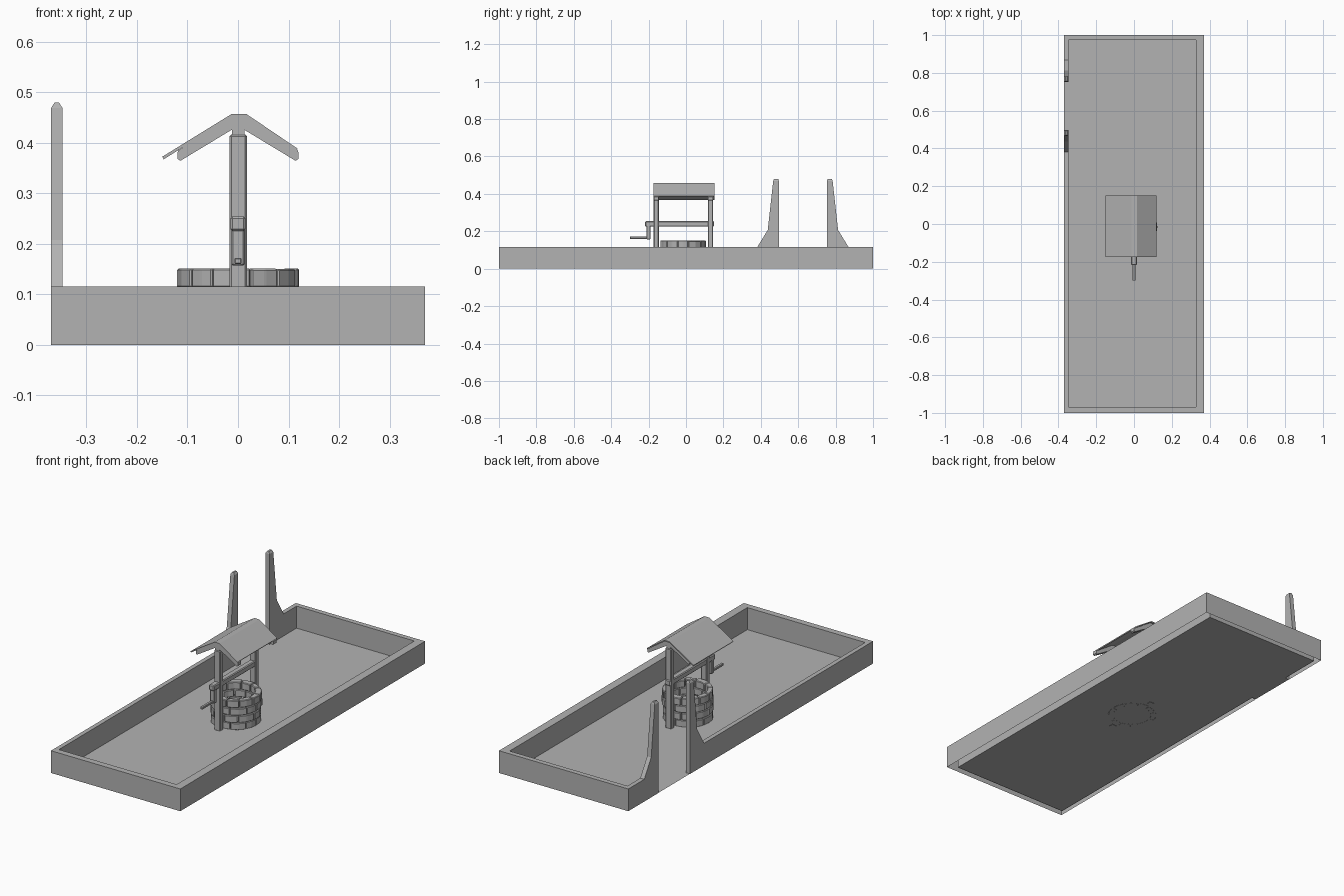
import bpy, bmesh, math, random
from mathutils import Matrix, Vector

if "Cube" in bpy.data.objects:
    bpy.data.objects.remove(bpy.data.objects["Cube"])

random.seed(4)
gray = bpy.data.materials.new("plain gray")
gray.diffuse_color = (0.45, 0.45, 0.45, 1)
gray.use_nodes = True
gray.node_tree.nodes["Principled BSDF"].inputs["Base Color"].default_value = gray.diffuse_color
WY = -0.016  # well centre in y


def finish(name, bm, recalc=True):
    if recalc:
        bmesh.ops.recalc_face_normals(bm, faces=bm.faces)
    me = bpy.data.meshes.new(name)
    bm.to_mesh(me)
    bm.free()
    me.materials.append(gray)
    ob = bpy.data.objects.new(name, me)
    bpy.context.collection.objects.link(ob)
    return ob


def prism(bm, pts, offset):
    """Extrude a closed outline along an offset vector."""
    offset = Vector(offset)
    a = [bm.verts.new(p) for p in pts]
    b = [bm.verts.new(Vector(p) + offset) for p in pts]
    bm.faces.new(a)
    bm.faces.new(b[::-1])
    for i in range(len(a)):
        j = (i + 1) % len(a)
        bm.faces.new((a[i], b[i], b[j], a[j]))


def chamfer(bm, w):
    bmesh.ops.recalc_face_normals(bm, faces=bm.faces)
    bmesh.ops.bevel(bm, geom=bm.edges[:], offset=w, segments=1, affect='EDGES')


def box(name, x, y, z, bev=0.0):
    bm = bmesh.new()
    prism(bm, [(x[0], y[0], z[0]), (x[1], y[0], z[0]), (x[1], y[1], z[0]), (x[0], y[1], z[0])],
          (0, 0, z[1] - z[0]))
    if bev:
        chamfer(bm, bev)
    return finish(name, bm)


def plane(name, x, y, z):
    bm = bmesh.new()
    bm.faces.new([bm.verts.new(p) for p in
                  ((x[0], y[0], z), (x[1], y[0], z), (x[1], y[1], z), (x[0], y[1], z))])
    return finish(name, bm, False)


# Yard wall: C-shaped outline with a gateway on the left, open underneath
X, XL, XR, YF, YB = 0.37, -0.347, 0.327, -0.968, 0.974
G0, G1 = 0.497, 0.753
outline = [(-X, G0), (-X, -1), (X, -1), (X, 1), (-X, 1), (-X, G1),
           (XL, G1), (XL, YB), (XR, YB), (XR, YF), (XL, YF), (XL, G0)]
bm = bmesh.new()
prism(bm, [(x, y, 0) for x, y in outline], (0, 0, 0.115))
bmesh.ops.recalc_face_normals(bm, faces=bm.faces)
bmesh.ops.delete(bm, geom=[f for f in bm.faces if f.normal.z < -0.5], context='FACES_ONLY')
finish("yard_wall", bm, False)

# Floor, gateway threshold and the paved square under the well
plane("floor", (XL, XR), (YF, YB), 0.001)
plane("threshold", (-X, XL), (G0, G1), 0.001)
plane("well_paving", (-0.234, 0.23), (-0.235, 0.225), 0.003)

# Gate posts, mirrored about the middle of the gateway
half = [(0.128, 0.115), (0.128, 0), (0, 0), (0, 0.468), (0.006, 0.478), (0.025, 0.478),
        (0.031, 0.468), (0.06, 0.207), (0.117, 0.115)]
half = [(0.0, 0.114), (0.0, 0.468), (0.031, 0.468), (0.06, 0.207), (0.117, 0.114)]
for name, y0, s in (("front_gate_post", G0, -1), ("back_gate_post", G1, 1)):
    bm = bmesh.new()
    prism(bm, [(-X, y0 + s * d, z) for d, z in half], (XL + X, 0, 0))
    # tapered cap
    ys = [y0, y0 + s * 0.031]
    low = [bm.verts.new((x, y, 0.468)) for x, y in ((-X, ys[0]), (XL, ys[0]), (XL, ys[1]), (-X, ys[1]))]
    c = Vector(((XL - X) / 2, sum(ys) / 2, 0.479))
    top = [bm.verts.new(((v.co.x - c.x) * 0.4 + c.x, (v.co.y - c.y) * 0.75 + c.y, c.z)) for v in low]
    bm.faces.new(top)
    for i in range(4):
        j = (i + 1) % 4
        bm.faces.new((low[i], low[j], top[j], top[i]))
    finish(name, bm)

# Well ring: four courses of chamfered wedge stones with uneven widths
H, N = 0.0375, 11
for row in range(4):
    cuts = [(k + 0.5 * (row % 2) + random.uniform(-0.16, 0.16)) * math.tau / N for k in range(N)]
    cuts.append(cuts[0] + math.tau)
    for k in range(N):
        a0, a1 = cuts[k] + 0.012, cuts[k + 1] - 0.012
        ro = 0.121 + random.uniform(-0.004, 0.003)
        ri = 0.09 + random.uniform(-0.003, 0.003)
        z0, z1 = row * H + 0.0005, (row + 1) * H - 0.0005 + random.uniform(-0.001, 0.002) * (row == 3)
        ang = [a0, (a0 + a1) / 2, a1]
        ring = [(ro, a) for a in ang] + [(ri, a) for a in ang[::-1]]
        bm = bmesh.new()
        prism(bm, [(r * math.cos(a), WY + r * math.sin(a), z0) for r, a in ring], (0, 0, z1 - z0))
        chamfer(bm, 0.003)
        finish(f"well_stone_{row}_{k}", bm)

# Timber frame: two posts with necks carrying the roof, and the winding beam
for side, y in (("front", -0.159), ("back", 0.131)):
    box(side + "_roof_post", (-0.017, 0.018), (y - 0.014, y + 0.014), (0, 0.416), 0.004)
    box(side + "_post_neck", (-0.012, 0.013), (y - 0.011, y + 0.011), (0.41, 0.435))
    # Rafter pairs
    for tag, s in (("left", -1), ("right", 1)):
        bm = bmesh.new()
        prism(bm, [(0, y - 0.013, 0.425), (s * 0.013, y - 0.013, 0.425), (s * 0.114, y - 0.013, 0.364),
                   (s * 0.12, y - 0.013, 0.368), (s * 0.119, y - 0.013, 0.384),
                   (s * 0.014, y - 0.013, 0.452), (0, y - 0.013, 0.452)], (0, 0.026, 0))
        finish(f"{side}_{tag}_rafter", bm)
box("winding_beam", (-0.015, 0.015), (-0.218, 0.15), (0.225, 0.254), 0.004)
box("crank_arm", (-0.013, 0.013), (-0.212, -0.19), (0.157, 0.23), 0.003)
box("crank_handle", (-0.007, 0.007), (-0.3, -0.205), (0.16, 0.172), 0.002)

# Thin roof boards
for name, pts in (("left_roof_board", [(0.003, 0.457), (-0.012, 0.457), (-0.15, 0.372), (-0.147, 0.367),
                                       (-0.012, 0.451), (0.003, 0.451)]),
                  ("right_roof_board", [(0.003, 0.457), (0.016, 0.457), (0.118, 0.388), (0.115, 0.383),
                                        (0.016, 0.451), (0.003, 0.451)])):
    bm = bmesh.new()
    prism(bm, [(x, -0.174, z) for x, z in pts], (0, 0.326, 0))
    finish(name, bm)
